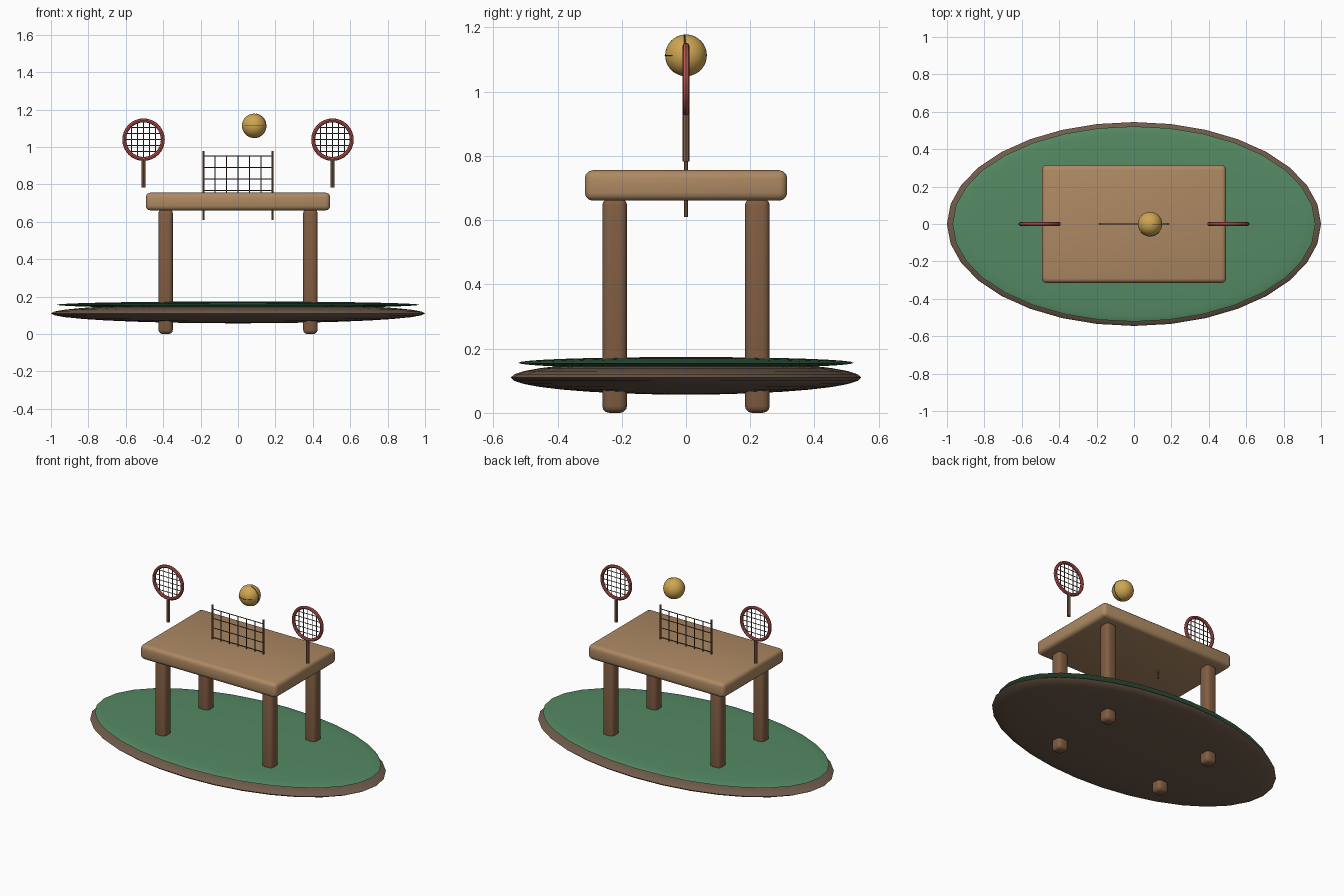
import bpy
from math import sin, cos, pi, sqrt, radians
from mathutils import Vector

if "Cube" in bpy.data.objects:
    bpy.data.objects.remove(bpy.data.objects["Cube"])


def material(name, rgb):
    m = bpy.data.materials.new(name)
    m.diffuse_color = (*rgb, 1)
    m.use_nodes = True
    m.node_tree.nodes["Principled BSDF"].inputs["Base Color"].default_value = m.diffuse_color
    return m


SOIL = material("soil", (0.16, 0.105, 0.07))
GRASS = material("grass", (0.09, 0.25, 0.125))
WOOD = material("light_wood", (0.42, 0.25, 0.125))
DARK = material("dark_wood", (0.22, 0.11, 0.055))
RED = material("red", (0.50, 0.09, 0.08))
STRING = material("string", (0.07, 0.06, 0.05))
GOLD = material("gold", (0.62, 0.38, 0.085))


def finish(name, mat):
    ob = bpy.context.object
    ob.name = name
    ob.data.materials.append(mat)
    bpy.ops.object.shade_smooth_by_angle(angle=radians(40))
    return ob


def ellipsoid(name, loc, radii, mat, seg=32, rings=16):
    bpy.ops.mesh.primitive_uv_sphere_add(segments=seg, ring_count=rings, radius=1, location=loc)
    bpy.context.object.scale = radii
    bpy.ops.object.transform_apply(location=False, rotation=False, scale=True)
    return finish(name, mat)


def rounded_box(name, loc, size, bevel, mat):
    bpy.ops.mesh.primitive_cube_add(size=1, location=loc)
    ob = bpy.context.object
    ob.scale = size
    bpy.ops.object.transform_apply(location=False, rotation=False, scale=True)
    mod = ob.modifiers.new("bevel", 'BEVEL')
    mod.width, mod.segments = bevel, 3
    bpy.ops.object.modifier_apply(modifier="bevel")
    return finish(name, mat)


def rod(name, a, b, radius, mat, sides=8):
    a, b = Vector(a), Vector(b)
    d = b - a
    bpy.ops.mesh.primitive_cylinder_add(vertices=sides, radius=radius, depth=d.length,
                                        location=(a + b) / 2,
                                        rotation=d.to_track_quat('Z', 'Y').to_euler())
    return finish(name, mat)


def arc(name, points, radius, mat):
    cu = bpy.data.curves.new(name, 'CURVE')
    cu.dimensions = '3D'
    cu.bevel_depth, cu.bevel_resolution = radius, 1
    sp = cu.splines.new('POLY')
    sp.points.add(len(points) - 1)
    for p, co in zip(sp.points, points):
        p.co = (*co, 1)
    cu.materials.append(mat)
    bpy.context.collection.objects.link(bpy.data.objects.new(name, cu))


# Island base and its lawn
ellipsoid("island_base", (0, 0, 0.11), (1.0, 0.545, 0.053), SOIL)
ellipsoid("lawn", (0, 0, 0.156), (0.97, 0.522, 0.018), GRASS)

# Table
rounded_box("table_top", (0, 0, 0.708), (0.986, 0.63, 0.095), 0.025, WOOD)
for sx, side in ((-1, "left"), (1, "right")):
    for sy, end in ((-1, "front"), (1, "back")):
        rounded_box(f"{end}_{side}_leg", (sx * 0.387, sy * 0.222, 0.334),
                    (0.077, 0.077, 0.668), 0.022, DARK)

# Net with two posts
for sx, side in ((-1, "left"), (1, "right")):
    rod(f"{side}_net_post", (sx * 0.184, 0, 0.61), (sx * 0.184, 0, 0.978), 0.006, DARK)
for i in range(4):
    z = 0.952 - i * 0.0615
    rod(f"net_cord_{i + 1}", (-0.184, 0, z), (0.184, 0, z), 0.003, STRING, 6)
for i in range(-2, 3):
    x = i * 0.0613
    rod(f"net_strand_{i + 3}", (x, 0, 0.752), (x, 0, 0.952), 0.003, STRING, 6)

# Rackets floating above each end
CZ, R = 1.039, 0.103
for sx, side in ((-1, "left"), (1, "right")):
    cx = sx * 0.505
    bpy.ops.mesh.primitive_torus_add(major_radius=R, minor_radius=0.0105, major_segments=32,
                                     minor_segments=8, location=(cx, 0, CZ),
                                     rotation=(pi / 2, 0, 0))
    finish(f"{side}_racket_frame", RED)
    rod(f"{side}_racket_handle", (cx, 0, 0.782), (cx, 0, CZ - R), 0.011, DARK)
    for i in range(-2, 3):
        o = i * 0.032
        h = sqrt(R * R - o * o)
        rod(f"{side}_upright_string_{i + 3}", (cx + o, 0, CZ - h), (cx + o, 0, CZ + h), 0.0025, STRING, 6)
        rod(f"{side}_cross_string_{i + 3}", (cx - h, 0, CZ + o), (cx + h, 0, CZ + o), 0.0025, STRING, 6)

# Ball with two seam arcs
BX, BZ, BR = 0.086, 1.113, 0.065
ellipsoid("ball", (BX, 0, BZ), (BR, BR, BR), GOLD)
angles = [radians(a) for a in range(-50, 51, 10)]
arc("front_seam", [(BX + BR * sin(a), -BR * cos(a), BZ) for a in angles], 0.0018, STRING)
arc("side_seam", [(BX + BR * cos(1.6 * a), -0.004, BZ + BR * sin(1.6 * a)) for a in angles], 0.0018, STRING)
